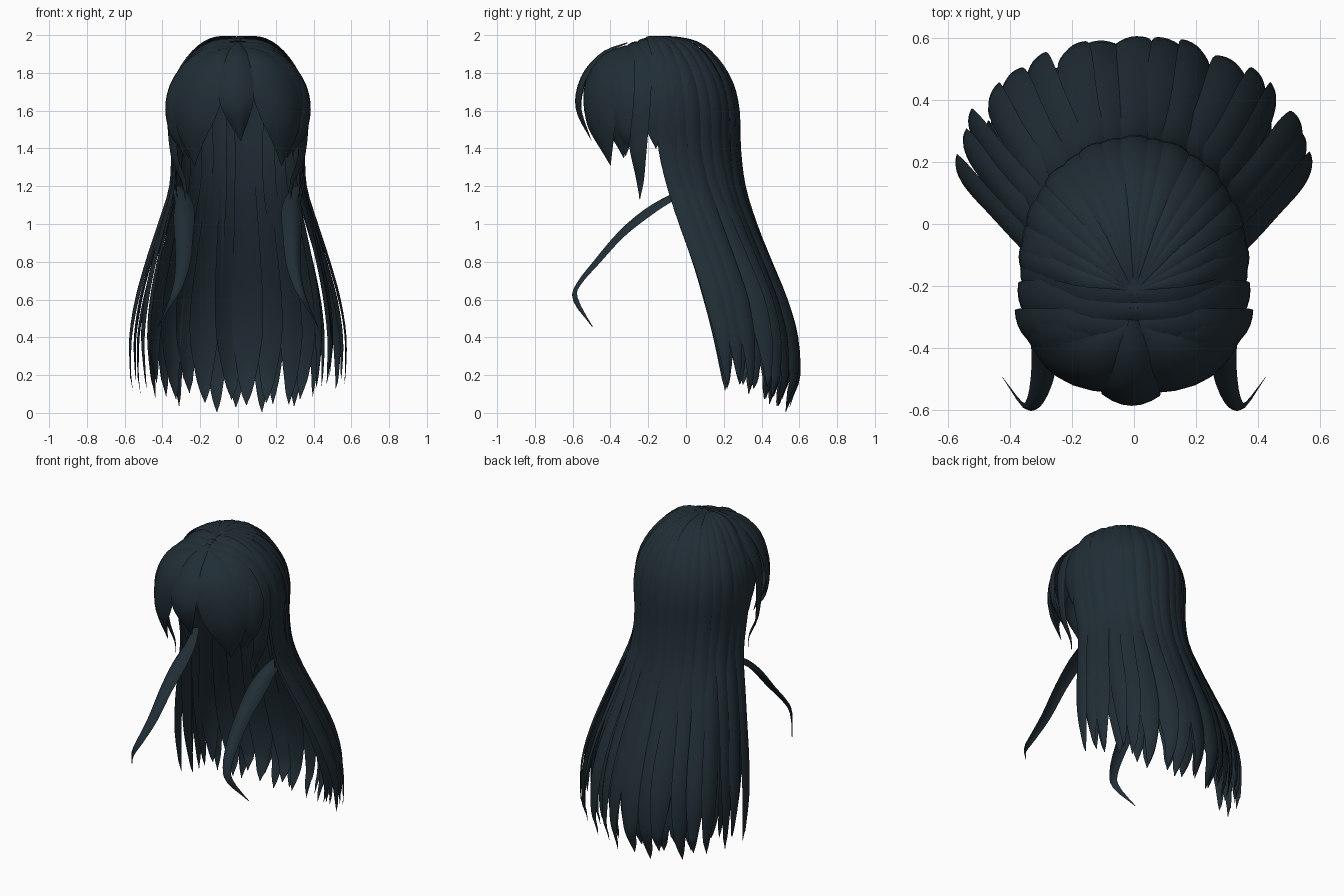
import bpy, bmesh, math, random
from mathutils import Vector

if "Cube" in bpy.data.objects:
    bpy.data.objects.remove(bpy.data.objects["Cube"])

random.seed(4)
mat = bpy.data.materials.new("dark blue grey hair")
mat.diffuse_color = (0.0145, 0.0265, 0.0355, 1)
mat.use_nodes = True
mat.node_tree.nodes["Principled BSDF"].inputs["Base Color"].default_value = mat.diffuse_color

# Guide surface: height, half width, half depth, centre y
GUIDE = [(1.98, .012, .012, -.215), (1.994, .09, .11, -.20), (1.965, .18, .24, -.18),
         (1.88, .27, .315, -.15), (1.75, .342, .375, -.13), (1.6, .368, .40, -.12),
         (1.4, .352, .397, -.11), (1.2, .36, .377, -.065), (1.0, .42, .372, .0),
         (.8, .485, .38, .07), (.6, .54, .40, .13), (.4, .572, .415, .17),
         (.2, .57, .41, .19), (0.0, .54, .34, .20)]


def guide(z):
    """Interpolate the guide below the dome."""
    for a, b in zip(GUIDE[2:], GUIDE[3:]):
        if b[0] <= z <= a[0]:
            f = (a[0] - z) / (a[0] - b[0])
            return [p + (q - p) * f for p, q in zip(a, b)]
    return GUIDE[2] if z > 1 else GUIDE[-1]


def smooth(pts, n=3):
    """Catmull-Rom resampling of (x, y, z, width) points."""
    P = [Vector(p) for p in pts]
    P = [2 * P[0] - P[1]] + P + [2 * P[-1] - P[-2]]
    out = []
    for i in range(1, len(P) - 2):
        a, b, c, d = P[i - 1:i + 3]
        for k in range(n):
            t = k / n
            out.append(.5 * (2 * b + (c - a) * t + (2 * a - 5 * b + 4 * c - d) * t * t
                             + (3 * b - a - 3 * c + d) * t ** 3))
    out.append(P[-2])
    return out


def lock(bm, pts, bow=.16, inner=.04, normal=None, roll=0.0):
    """One closed lens-section lock along a path, facing away from the head axis."""
    P = smooth(pts)
    rings = []
    outer = [-1, -.7, -.35, 0, .35, .7, 1]
    under = [.55, 0, -.55]
    for i, q in enumerate(P):
        p = q.to_3d()
        w = max(q[3], .004) / 2
        t = (P[min(i + 1, len(P) - 1)].to_3d() - P[max(i - 1, 0)].to_3d()).normalized()
        n = Vector(normal) if normal else p - Vector((0, guide(p.z)[3], min(p.z, 1.6)))
        n = (n - t * n.dot(t)).normalized()
        s = t.cross(n)
        r = roll * min(1, max(.25, 1.5 - p.z))
        n, s = n * math.cos(r) + s * math.sin(r), s * math.cos(r) - n * math.sin(r)
        h = 2 * w * bow
        ring = [p + s * w * u + n * h * (.4 - u * u) for u in outer]
        ring += [p + s * w * u + n * ((h * .4 - 2 * w * inner) * (1 - u * u) - h * .6 * u * u)
                 for u in under]
        rings.append([bm.verts.new(v) for v in ring])
    m = len(outer) + len(under)
    for a, b in zip(rings, rings[1:]):
        for k in range(m):
            bm.faces.new((a[k], a[(k + 1) % m], b[(k + 1) % m], b[k]))
    bm.faces.new(rings[0])
    bm.faces.new(rings[-1])


def finish(bm, name):
    bmesh.ops.recalc_face_normals(bm, faces=bm.faces[:])
    me = bpy.data.meshes.new(name)
    bm.to_mesh(me)
    bm.free()
    me.materials.append(mat)
    ob = bpy.data.objects.new(name, me)
    bpy.context.collection.objects.link(ob)
    bpy.ops.object.select_all(action='DESELECT')
    ob.select_set(True)
    bpy.context.view_layer.objects.active = ob
    bpy.ops.object.shade_smooth_by_angle(angle=math.radians(45))


def long_layer(name, count, spread, scale, start, overlap, taper, lift, roll, shrink=0.0):
    """A fan of long locks from the crown, round the back and down to the tips."""
    bm = bmesh.new()
    da = math.radians(2 * spread) / (count - 1)
    for i in range(count):
        a = -math.radians(spread) + da * i
        tip = lift + .12 * abs(math.sin(a)) ** 2 + random.choice((0, .03, .06))
        off = .012 * (i % 2)
        turn = random.uniform(-roll, roll)
        rows = [g for g in GUIDE[start:] if g[0] > tip + .08]
        pts = []
        for z, rx, ry, cy in rows + [guide(tip + .06), guide(tip)]:
            k = scale - off - shrink * max(0, 1.1 - z)
            w = da * math.hypot(rx * math.cos(a), ry * math.sin(a)) * overlap
            w *= min(1, max(0, (z - tip) / taper)) ** .6
            aa = a + .05 * math.sin(i * 2.3) * max(0, 1 - z)
            pts.append((rx * k * math.sin(aa), cy + ry * k * math.cos(aa), z, w))
        lock(bm, pts, .12, .03, roll=turn)
    finish(bm, name)


# Long back hair: outer layer plus a rolled inner layer
long_layer("back_hair_outer", 17, 88, 1.0, 0, 1.3, .42, .0, .3)
long_layer("back_hair_inner", 14, 86, .96, 4, 1.35, .42, .01, .35, .1)

# Side locks falling from the parting to either side of the face
bm = bmesh.new()
for s in (-1, 1):
    for y0, y, top, drop, end, w, ex in ((-.19, -.08, 1.98, -.07, 1.12, .16, .32),
                                         (-.22, -.17, 1.98, -.16, 1.4, .15, .33),
                                         (-.28, -.265, 1.96, -.245, 1.13, .15, .28),
                                         (-.34, -.345, 1.935, -.32, 1.36, .14, .29)):
        k = top - 1.6
        pts = [(-.012, y0, top, w * .45), (.14, (y0 + y) / 2, 1.6 + k * .95, w * .9),
               (.26, y, 1.6 + k * .71, w * 1.1), (.335, y, 1.6 + k * .37, w * 1.1), (.358, y, 1.6, w),
               (.345, (y + drop) / 2, 1.6 + (end - 1.6) * .5, w * .6),
               (ex + .01, drop, 1.6 + (end - 1.6) * .8, w * .3), (ex, drop, end, 0)]
        lock(bm, [(s * p[0],) + p[1:] for p in pts], .14, .05)
finish(bm, "side_locks")

# Fringe: swept bangs on both sides
bm = bmesh.new()
for s in (-1, 1):
    for pts in ([(.01, -.33, 1.94, .05), (.10, -.42, 1.895, .17), (.175, -.48, 1.79, .27),
                 (.23, -.485, 1.64, .28), (.255, -.455, 1.49, .21), (.23, -.40, 1.31, 0)],
                [(.02, -.32, 1.94, .05), (.155, -.37, 1.895, .16), (.27, -.39, 1.79, .21),
                 (.32, -.39, 1.62, .20), (.305, -.36, 1.48, .14), (.26, -.33, 1.35, 0)]):
        lock(bm, [(s * p[0],) + p[1:] for p in pts], .15, .04)
finish(bm, "fringe_sides")

# Fringe: centre bang
bm = bmesh.new()
lock(bm, [(0, -.31, 1.96, .03), (-.005, -.43, 1.91, .11), (-.01, -.525, 1.81, .17), (-.01, -.57, 1.69, .19),
          (0, -.565, 1.58, .14), (.015, -.50, 1.44, 0)], .18, .04)
finish(bm, "fringe_centre")

# Loose strands swinging forward with flicked tips
bm = bmesh.new()
for s in (-1, 1):
    pts = [(.325, .02, 1.195, .05), (.295, -.10, 1.135, .09), (.29, -.22, 1.06, .115), (.29, -.35, .95, .10),
           (.295, -.48, .80, .08), (.32, -.575, .68, .055), (.355, -.59, .60, .038), (.425, -.495, .455, 0)]
    lock(bm, [(s * p[0],) + p[1:] for p in pts], .3, .16, normal=(s * .2, -.75, .6))
finish(bm, "forward_strands")
